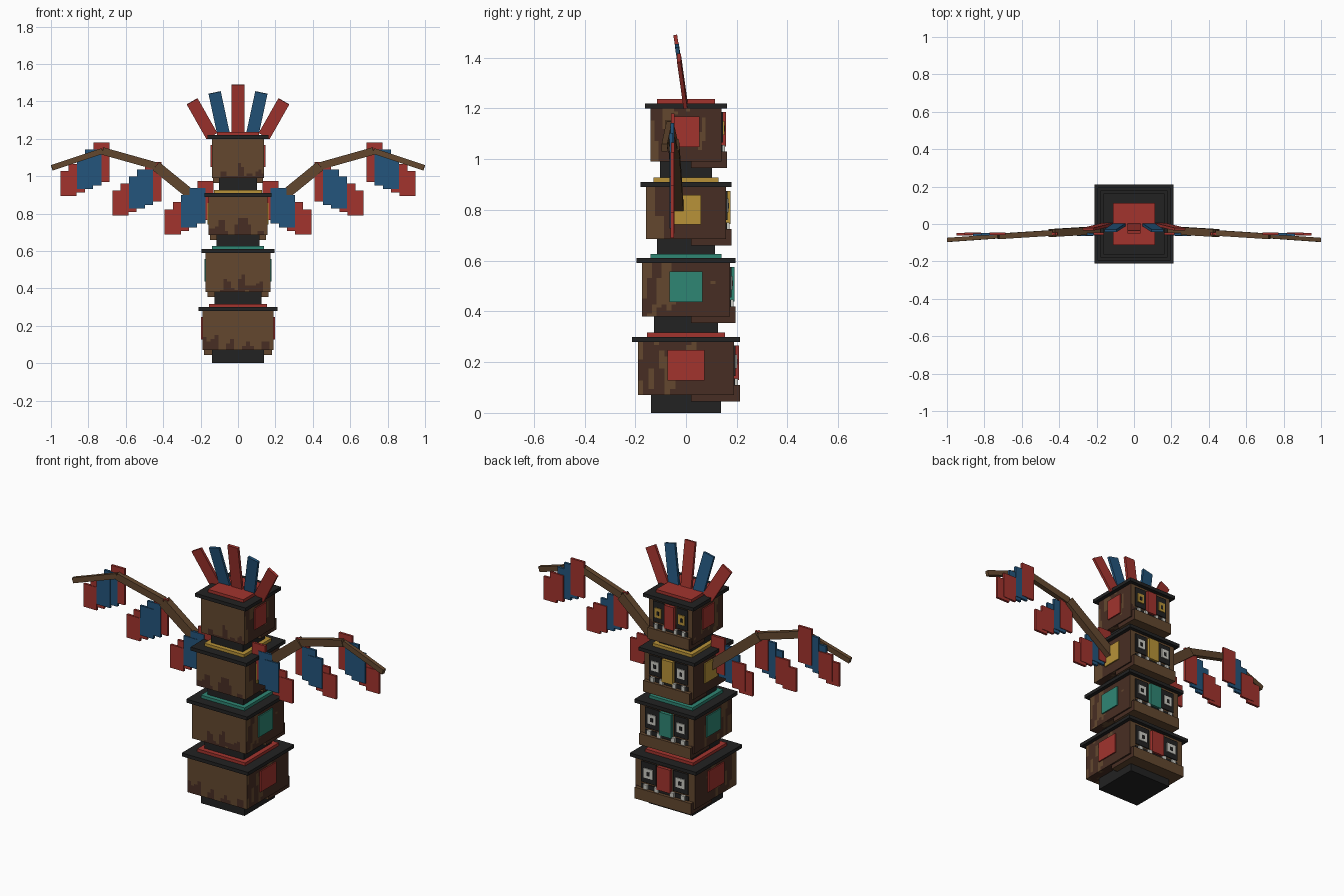
import bpy, bmesh
from mathutils import Vector, Matrix, noise

cube = bpy.data.objects.get("Cube")
if cube:
    bpy.data.objects.remove(cube, do_unlink=True)


def material(name, rgb):
    m = bpy.data.materials.new(name)
    m.use_nodes = True
    m.diffuse_color = (*rgb, 1)
    m.node_tree.nodes["Principled BSDF"].inputs["Base Color"].default_value = (*rgb, 1)
    return m


LIGHT = material("light wood", (0.125, 0.064, 0.028))
DARK = material("dark wood", (0.064, 0.027, 0.017))
BLACK = material("charcoal", (0.016, 0.016, 0.016))
RED = material("red paint", (0.36, 0.034, 0.027))
BLUE = material("blue paint", (0.017, 0.09, 0.2))
TEAL = material("teal paint", (0.028, 0.24, 0.175))
GOLD = material("gold paint", (0.48, 0.29, 0.04))
WHITE = material("bone white", (0.6, 0.6, 0.55))


def finish(name, bm, mats):
    me = bpy.data.meshes.new(name)
    bm.to_mesh(me)
    bm.free()
    ob = bpy.data.objects.new(name, me)
    bpy.context.collection.objects.link(ob)
    for m in mats:
        me.materials.append(m)
    return ob


def box(name, lo, hi, mat):
    """Box between two opposite corners."""
    lo, hi = Vector(lo), Vector(hi)
    bm = bmesh.new()
    bmesh.ops.create_cube(bm, size=1)
    bmesh.ops.scale(bm, vec=hi - lo, verts=bm.verts)
    bmesh.ops.translate(bm, vec=(lo + hi) / 2, verts=bm.verts)
    return finish(name, bm, [mat])


def slab(name, r, z0, z1, mat):
    return box(name, (-r, -r, z0), (r, r, z1), mat)


def beam(name, p, q, width, thick, mat):
    """Flat bar from p to q, its thin side facing along y."""
    p, q = Vector(p), Vector(q)
    along = (q - p).normalized()
    side = along.cross(Vector((0, 1, 0))).normalized()
    depth = side.cross(along)
    bm = bmesh.new()
    bmesh.ops.create_cube(bm, size=1)
    bmesh.ops.scale(bm, vec=(width, thick, (q - p).length), verts=bm.verts)
    rot = Matrix((side, -depth, along)).transposed()
    if rot.determinant() < 0:
        rot = Matrix((side, depth, along)).transposed()
    bmesh.ops.transform(bm, matrix=Matrix.Translation((p + q) / 2) @ rot.to_4x4(), verts=bm.verts)
    return finish(name, bm, [mat])


def wood_block(name, r, z0, z1):
    """Block with weathered vertical streaks in two wood tones."""
    bm = bmesh.new()
    bmesh.ops.create_cube(bm, size=1)
    bmesh.ops.subdivide_edges(bm, edges=bm.edges[:], cuts=17, use_grid_fill=True)
    bmesh.ops.scale(bm, vec=(2 * r, 2 * r, z1 - z0), verts=bm.verts)
    bmesh.ops.translate(bm, vec=(0, 0, (z0 + z1) / 2), verts=bm.verts)
    bm.normal_update()
    for f in bm.faces:
        c = f.calc_center_median()
        h = (c.z - z0) / (z1 - z0)
        streak = noise.noise(Vector((c.x * 22, c.y * 22, c.z * 7)))
        if abs(f.normal.x) > 0.5:
            f.material_index = int(streak < 0.25 + c.y * 1.5)
        else:
            f.material_index = int(streak + 0.55 < 0.75 - 1.6 * h)
    return finish(name, bm, [LIGHT, DARK])


# Stacked heads: half width, block bottom, block top, accent, eye colour
tiers = [("first", 0.19, 0.07, 0.28, RED, WHITE),
         ("second", 0.173, 0.38, 0.59, TEAL, WHITE),
         ("third", 0.157, 0.685, 0.89, GOLD, WHITE),
         ("top", 0.14, 0.99, 1.2, RED, GOLD)]
neck_bottom = 0
for tier, r, z0, z1, accent, eye in tiers:
    s = r / 0.19
    slab(tier + "_neck", r * 0.73, neck_bottom, z0, BLACK)
    wood_block(tier + "_head", r, z0, z1)
    slab(tier + "_brim", r + 0.022, z1, z1 + 0.02, BLACK)
    slab(tier + "_cap", r * 0.81, z1 + 0.02, z1 + 0.037, accent)
    neck_bottom = z1 + 0.037
    # Jaw, mouth and teeth
    box(tier + "_jaw", (-r * 0.95, 0.02, z0 - 0.025), (r * 0.95, r + 0.022, z0 + 0.04), DARK
        ).data.materials.append(LIGHT)
    jaw = bpy.data.objects[tier + "_jaw"].data
    for p in jaw.polygons:
        p.material_index = int(abs(p.normal.x) < 0.5)
    box(tier + "_mouth", (-r * 0.8, r, z0 + 0.04), (r * 0.8, r + 0.004, z0 + 0.065), BLACK)
    for i, x in enumerate((-0.12, -0.05, 0.05, 0.12)):
        box(f"{tier}_tooth_{i}", ((x - 0.014) * s, r, z0 + 0.04),
            ((x + 0.014) * s, r + 0.014, z0 + 0.066), WHITE)
    # Nose, eyes and side panels
    box(tier + "_nose", (-0.042 * s, r, z0 + 0.06), (0.042 * s, r + 0.018, z1 - 0.015), accent)
    for side, d in (("left", 1), ("right", -1)):
        def plate(part, x, w, za, zb, y, mat):
            box(f"{tier}_{side}_{part}", ((d * x - w) * s, r, za), ((d * x + w) * s, r + y, zb), mat)
        plate("eye_socket", 0.102, 0.048, z0 + 0.075, z1 - 0.015, 0.006, BLACK)
        plate("eye", 0.102, 0.029, z0 + 0.105, z0 + 0.16, 0.011, eye)
        plate("pupil", 0.102, 0.01, z0 + 0.12, z0 + 0.142, 0.013, BLACK)
        xs = sorted((d * (r - 0.01), d * (r + 0.007)))
        box(f"{tier}_{side}_panel", (xs[0], -0.38 * r, z0 + 0.058),
            (xs[1], 0.38 * r, z1 - 0.032), accent)

# Wings: three-part arm with three stepped feather groups
joints = [(0.145, -0.03, 0.815), (0.44, -0.048, 1.055), (0.725, -0.066, 1.135), (0.995, -0.085, 1.045)]
groups = [(0.13, 0.975), (0.41, 1.075), (0.687, 1.18)]
for side, d in (("left", 1), ("right", -1)):
    for i, w in enumerate((0.055, 0.04, 0.03)):
        p, q = [(d * x, y, z) for x, y, z in joints[i:i + 2]]
        beam(f"{side}_arm_{i}", p, q, w, w * 0.75, LIGHT)
    for g, (x0, top) in enumerate(groups):
        for i, mat in enumerate((RED, BLUE, BLUE, RED, RED)):
            x = x0 + 0.044 * i
            zt = top - 0.038 * i
            y = -0.052 - 0.003 * (i % 3)
            xs = sorted((d * x, d * (x + 0.086)))
            box(f"{side}_feather_{g}_{i}", (xs[0], y - 0.007, zt - 0.21 + 0.019 * i),
                (xs[1], y + 0.007, zt), mat)

# Crest: fan of five feathers leaning forward
for i, (xb, xt, zt, mat) in enumerate([(-0.14, -0.245, 1.4, RED), (-0.075, -0.125, 1.447, BLUE),
                                       (0, 0, 1.49, RED), (0.075, 0.125, 1.447, BLUE),
                                       (0.14, 0.245, 1.4, RED)]):
    beam(f"crest_feather_{i}", (xb, -0.002, 1.215), (xt, -0.16 * (zt - 1.225), zt), 0.067, 0.015, mat)
